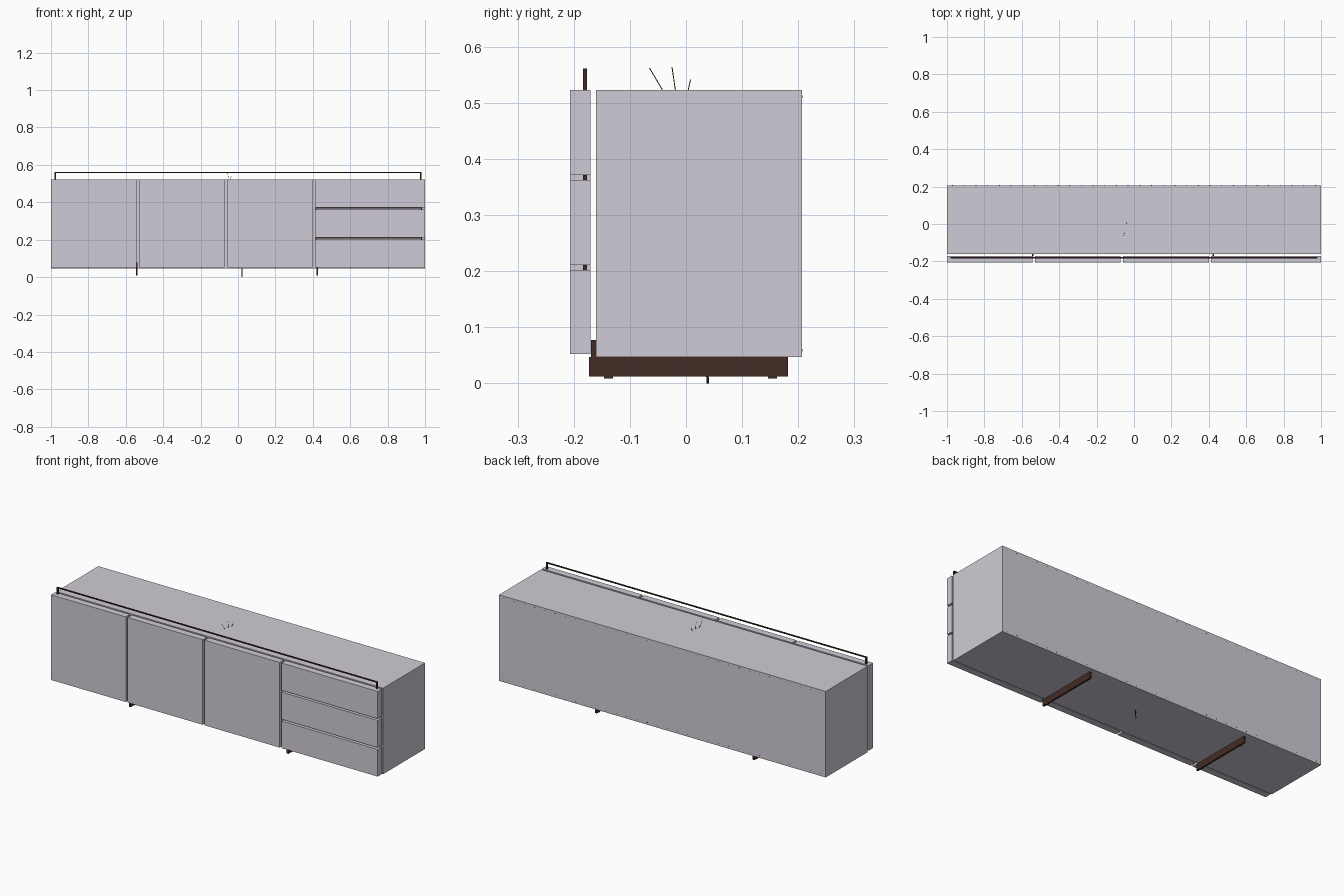
import bpy
from mathutils import Vector

if "Cube" in bpy.data.objects:
    bpy.data.objects.remove(bpy.data.objects["Cube"])


def make_mat(name, col):
    m = bpy.data.materials.new(name)
    m.diffuse_color = col
    m.use_nodes = True
    m.node_tree.nodes["Principled BSDF"].inputs["Base Color"].default_value = m.diffuse_color
    return m


PAINT = make_mat("pale_lilac_paint", (0.63, 0.60, 0.67, 1))
BROWN = make_mat("dark_brown", (0.055, 0.024, 0.018, 1))


def box(name, x0, x1, y0, y1, z0, z1, mat=PAINT):
    bpy.ops.mesh.primitive_cube_add(size=1, location=((x0 + x1) / 2, (y0 + y1) / 2, (z0 + z1) / 2))
    o = bpy.context.object
    o.name = name
    o.scale = (x1 - x0, y1 - y0, z1 - z0)
    bpy.ops.object.transform_apply(location=False, rotation=False, scale=True)
    o.data.materials.append(mat)
    return o


def rod(name, a, b, r, mat=BROWN, sides=8):
    a, b = Vector(a), Vector(b)
    d = b - a
    bpy.ops.mesh.primitive_cylinder_add(vertices=sides, radius=r, depth=d.length, location=(a + b) / 2)
    o = bpy.context.object
    o.name = name
    o.rotation_euler = d.to_track_quat('Z', 'Y').to_euler()
    o.data.materials.append(mat)
    bpy.ops.object.shade_smooth_by_angle()
    return o


# carcass panels
YF, YB, Z0, Z1, T = -0.16, 0.207, 0.047, 0.523, 0.02
box("top_panel", -1, 1, YF, YB - 0.01, Z1 - T, Z1)
box("bottom_panel", -1, 1, YF, YB - 0.01, Z0, Z0 + T)
box("back_panel", -1, 1, YB - 0.01, YB, Z0, Z1)
for side, x in (("left", -1), ("right", 1 - T)):
    box(side + "_side_panel", x, x + T, YF, YB - 0.01, Z0 + T, Z1 - T)
for x in (-0.536, -0.065, 0.406):
    box("divider", x - T / 2, x + T / 2, YF, YB - 0.01, Z0 + T, Z1 - T)

# doors and drawer fronts
DF, DB = -0.207, -0.17
for x0, x1 in ((-1, -0.542), (-0.53, -0.071), (-0.059, 0.4)):
    box("door", x0, x1, DF, DB, 0.052, Z1)
for z0, z1 in ((0.052, 0.202), (0.212, 0.3625), (0.372, Z1)):
    box("drawer_front", 0.412, 1, DF, DB, z0, z1)


# flat bar rails carried on end posts
def rail(name, x0, x1, z0, z1, t):
    box(name + "_bar", x0, x1, -0.184, -0.176, z1 - t, z1, BROWN)
    for x in (x0, x1 - 0.007):
        box(name + "_post", x, x + 0.007, -0.184, -0.176, z0, z1 - t, BROWN)


rail("top_rail", -0.981, 0.981, Z1, 0.561, 0.005)
for z0, z1 in ((0.202, 0.212), (0.3625, 0.372)):
    rail("drawer_rail", 0.414, 0.985, z0, z1 - 0.001, 0.005)

# base runners with front tab and foot pads
for x in (-0.541, 0.424):
    box("base_runner", x - 0.005, x + 0.005, -0.173, 0.182, 0.012, Z0, BROWN)
    box("runner_front_tab", x - 0.005, x + 0.005, -0.169, YF, Z0, 0.077, BROWN)
    for y in (-0.138, 0.154):
        box("foot_pad", x - 0.004, x + 0.004, y - 0.008, y + 0.008, 0.009, 0.012, BROWN)

# slim centre leg
rod("centre_leg", (0.021, 0.036, Z0), (0.021, 0.039, 0.0), 0.0022)

# thin wires on the top
for x, y, dx, dy, h in ((-0.05, -0.042, -0.006, -0.023, 0.039),
                        (-0.045, -0.019, 0.0, -0.006, 0.041),
                        (-0.042, 0.004, 0.006, 0.004, 0.018)):
    rod("wire", (x, y, Z1), (x + dx, y + dy, Z1 + h), 0.0008, BROWN, 6)

# back panel screws
for z in (Z0 + 0.012, Z1 - 0.012):
    for i in range(32):
        x = -0.97 + i * 1.94 / 31
        rod("screw", (x, YB - 0.002, z), (x, YB + 0.0004, z), 0.0022)
